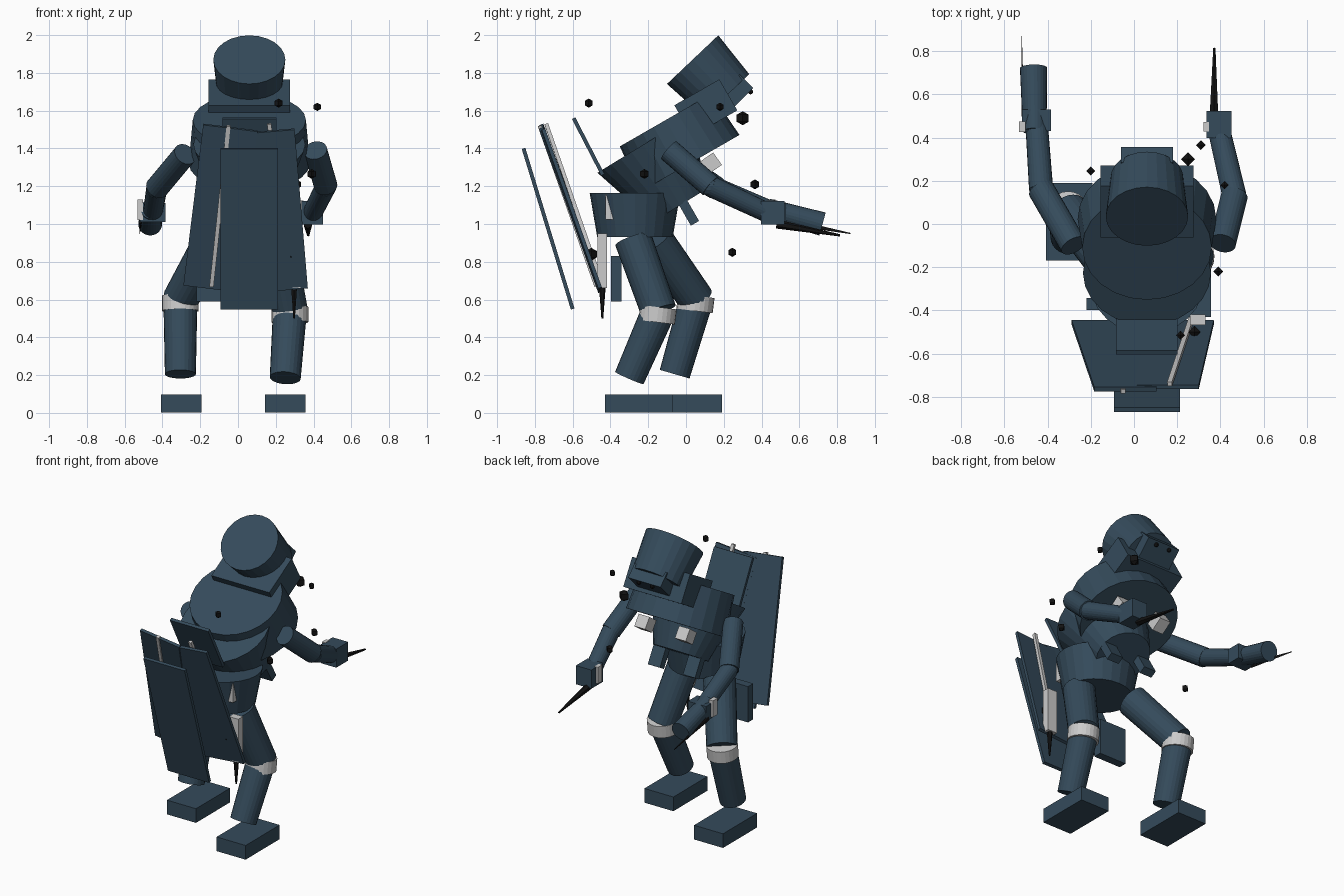
import bpy, math
from mathutils import Vector, Matrix

if "Cube" in bpy.data.objects:
    bpy.data.objects.remove(bpy.data.objects["Cube"])


def material(name, rgb):
    m = bpy.data.materials.new(name)
    m.diffuse_color = (*rgb, 1)
    m.use_nodes = True
    m.node_tree.nodes["Principled BSDF"].inputs["Base Color"].default_value = m.diffuse_color
    return m


CLOTH = material("dark_blue", (0.035, 0.07, 0.105))
WRAP = material("light_grey", (0.6, 0.6, 0.6))
STEEL = material("black", (0.006, 0.006, 0.006))
CX = 0.06  # centre line of the body


def finish(name, mat):
    ob = bpy.context.object
    ob.name = name
    ob.data.materials.append(mat)
    return ob


def limb(name, a, b, r1, r2=None, mat=CLOTH, sides=24, sx=1.0):
    """Round tapered part from a (radius r1) to b (radius r2)."""
    a, b = Vector(a), Vector(b)
    d = b - a
    bpy.ops.mesh.primitive_cone_add(vertices=sides, radius1=r1, radius2=r1 if r2 is None else r2,
                                    depth=d.length)
    ob = finish(name, mat)
    z = d.normalized()
    x = Vector((1, 0, 0))
    x = (x - z * x.dot(z)).normalized()
    y = z.cross(x)
    rot = Matrix((x, y, z)).transposed().to_4x4()
    ob.matrix_world = Matrix.Translation((a + b) / 2) @ rot @ Matrix.Diagonal((sx, 1, 1, 1))
    return ob


def box(name, loc, size, rot=(0, 0, 0), mat=CLOTH):
    bpy.ops.mesh.primitive_cube_add(size=1, location=loc,
                                    rotation=[math.radians(v) for v in rot])
    ob = finish(name, mat)
    ob.scale = size
    return ob


def panel(name, top, bottom, width, mat=CLOTH, thick=0.02):
    """Thin board whose long centre line runs from top to bottom."""
    t, b = Vector(top), Vector(bottom)
    z = (t - b).normalized()
    y = Vector((0, 1, 0))
    y = (y - z * y.dot(z)).normalized()
    x = y.cross(z)
    bpy.ops.mesh.primitive_cube_add(size=1)
    ob = finish(name, mat)
    ob.matrix_world = (Matrix.Translation((t + b) / 2)
                       @ Matrix((x, y, z)).transposed().to_4x4()
                       @ Matrix.Diagonal((width, thick, (t - b).length, 1)))
    return ob


# Feet
box("foot_right", (0.25, -0.25, 0.05), (0.215, 0.36, 0.095))
box("foot_left", (-0.30, 0.01, 0.05), (0.215, 0.36, 0.095))

# Legs: hip, knee, ankle
legs = {"right": ((0.20, -0.28, 0.92), (0.275, -0.145, 0.54), (0.25, -0.30, 0.185)),
        "left": ((-0.13, -0.17, 0.92), (-0.305, 0.055, 0.60), (-0.305, -0.06, 0.205))}
for side, (hip, knee, ankle) in legs.items():
    limb("thigh_" + side, hip, knee, 0.10, 0.095)
    limb("shin_" + side, knee, ankle, 0.09, 0.082)
    k = Vector(knee)
    limb("knee_wrap_" + side, k + Vector((0, 0, 0.02)), k - Vector((0, 0.01, 0.06)), 0.097, mat=WRAP)

# Pelvis and leaning torso
limb("pelvis", (CX, -0.27, 0.93), (CX, -0.27, 1.165), 0.20, 0.24, sx=1.1)
limb("chest", (CX, -0.03, 1.10), (CX, -0.226, 1.42), 0.17, 0.285, sx=1.04)
limb("shoulder_yoke", (CX, 0.023, 1.322), (CX, -0.108, 1.55), 0.30, 0.28, sx=1.07)
box("collar", (CX, 0.105, 1.615), (0.43, 0.275, 0.19), (30, 0, 0))

# Hood and face
limb("hood", (CX, 0.215, 1.68), (CX, 0.035, 1.87), 0.165, 0.187, sx=1.02)
box("face", (CX, 0.25, 1.685), (0.24, 0.20, 0.10), (45, 0, 0))
for s in (-1, 1):
    bpy.ops.mesh.primitive_uv_sphere_add(segments=8, ring_count=6, radius=0.014,
                                         location=(CX + s * 0.05, 0.342, 1.70))
    finish("eye", STEEL)
    box("chest_clasp", (CX + s * 0.15, 0.13, 1.32), (0.08, 0.09, 0.08), (35, 0, 0), WRAP)
    box("chest_pouch", (CX + s * 0.13, 0.015, 1.06), (0.09, 0.05, 0.13), (30, 0, 0))

# Arms: shoulder, elbow, wrist
arms = {"right": ((0.41, -0.09, 1.39), (0.465, 0.13, 1.20), (0.395, 0.43, 1.06)),
        "left": ((-0.28, -0.10, 1.37), (-0.43, 0.16, 1.19), (-0.45, 0.45, 1.07))}
for side, (shoulder, elbow, wrist) in arms.items():
    limb("upper_arm_" + side, shoulder, elbow, 0.062)
    limb("forearm_" + side, elbow, wrist, 0.056, 0.052)
    bpy.ops.mesh.primitive_uv_sphere_add(segments=16, ring_count=8, radius=0.055, location=elbow)
    finish("elbow_" + side, CLOTH)
box("hand_right", (0.393, 0.46, 1.06), (0.115, 0.125, 0.125))
box("hand_left", (-0.452, 0.48, 1.06), (0.135, 0.10, 0.10))
limb("fist_left", (-0.46, 0.43, 1.08), (-0.465, 0.722, 1.0), 0.055, 0.063)
box("grip_right", (0.335, 0.45, 1.07), (0.025, 0.045, 0.11), mat=WRAP)
box("grip_left", (-0.517, 0.45, 1.075), (0.03, 0.05, 0.11), mat=WRAP)
limb("blade_right", (0.37, 0.48, 1.0), (0.372, 0.815, 0.94), 0.024, 0.006, STEEL, 6)
limb("blade_left", (-0.515, 0.50, 1.02), (-0.52, 0.87, 0.95), 0.02, 0.003, STEEL, 6, 0.4)

# Hip gear
box("hip_flap", (-0.12, -0.37, 0.71), (0.20, 0.055, 0.24))
box("sheath", (0.295, -0.443, 0.805), (0.07, 0.05, 0.29), mat=WRAP)
limb("sheath_blade", (0.297, -0.443, 0.67), (0.297, -0.443, 0.50), 0.018, 0.005, STEEL, 6)
box("belt_tag", (0.235, -0.405, 1.09), (0.05, 0.04, 0.13), mat=WRAP)

# Cape boards on the back, with two thin rods
panel("cape_middle", (CX, -0.86, 1.40), (CX, -0.60, 0.55), 0.305)
panel("cape_left", (-0.04, -0.765, 1.51), (-0.145, -0.455, 0.66), 0.29)
panel("cape_right", (0.15, -0.755, 1.49), (0.22, -0.455, 0.65), 0.30)
panel("cape_upper", (CX, -0.595, 1.56), (CX, -0.44, 1.26), 0.285)
panel("rod_left", (-0.05, -0.775, 1.52), (-0.14, -0.475, 0.67), 0.022, WRAP)
panel("rod_right", (0.165, -0.74, 1.53), (0.265, -0.44, 0.67), 0.022, WRAP)

# Small floating shards
shards = [(0.215, -0.515, 1.64, 0.024), (0.42, 0.18, 1.62, 0.022), (0.25, 0.30, 1.56, 0.037),
          (0.39, -0.22, 1.265, 0.026), (0.31, 0.365, 1.21, 0.026), (-0.20, 0.245, 0.85, 0.024),
          (0.28, -0.50, 0.84, 0.033)]
for x, y, z, r in shards:
    for sign in (1,):
        bpy.ops.mesh.primitive_uv_sphere_add(segments=4, ring_count=2, radius=r, location=(x, y, z))
        finish("shard", STEEL)
